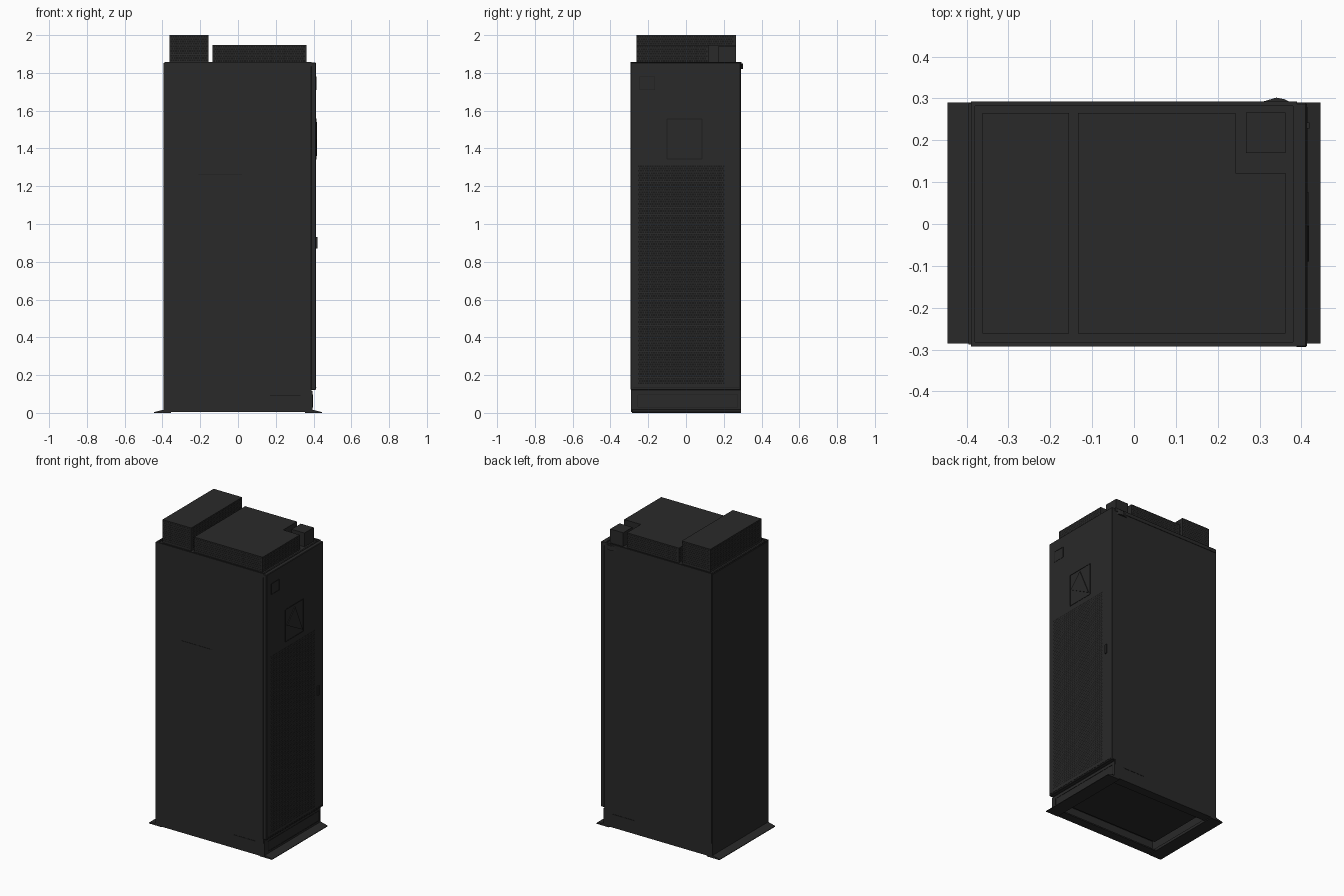
import bpy, bmesh
from mathutils import Vector

cube = bpy.data.objects.get("Cube")
if cube:
    bpy.data.objects.remove(cube, do_unlink=True)


def material(name, value):
    m = bpy.data.materials.new(name)
    m.use_nodes = True
    colour = (value, value, value, 1)
    m.diffuse_color = colour
    m.node_tree.nodes["Principled BSDF"].inputs["Base Color"].default_value = colour
    return m


STEEL = material("charcoal steel", 0.0225)
HOLE = material("perforation black", 0.009)
SEAM = material("seam black", 0.012)


def finish(name, bm, mat):
    mesh = bpy.data.meshes.new(name)
    bm.to_mesh(mesh)
    bm.free()
    mesh.materials.append(mat)
    ob = bpy.data.objects.new(name, mesh)
    bpy.context.collection.objects.link(ob)
    return ob


def box(name, x, y, z, mat=STEEL, bevel=0):
    """Box given by its (low, high) range on each axis."""
    bm = bmesh.new()
    bmesh.ops.create_cube(bm, size=1)
    for v in bm.verts:
        v.co = [r[0] if c < 0 else r[1] for c, r in zip(v.co, (x, y, z))]
    ob = finish(name, bm, mat)
    if bevel:
        mod = ob.modifiers.new("bevel", "BEVEL")
        mod.width = bevel
        mod.segments = 1
    return ob


def prism(name, points, low, high, axis):
    """Outline extruded along the x, y or z axis."""
    def place(a, b, c):
        return {"x": (c, a, b), "y": (a, c, b), "z": (a, b, c)}[axis]
    bm = bmesh.new()
    face = bm.faces.new([bm.verts.new(place(a, b, low)) for a, b in points])
    ext = bmesh.ops.extrude_face_region(bm, geom=[face])
    verts = [g for g in ext["geom"] if isinstance(g, bmesh.types.BMVert)]
    bmesh.ops.translate(bm, verts=verts, vec=place(0, 0, high - low))
    bmesh.ops.recalc_face_normals(bm, faces=bm.faces)
    return finish(name, bm, STEEL)


def perforation(name, corner, right, up, pitch=0.0125, size=0.0045):
    """Staggered small dark holes over a rectangle; right x up faces outward."""
    o, r, u = Vector(corner), Vector(right), Vector(up)
    nx, nz = int(r.length / pitch), int(u.length / pitch)
    rd, ud = r.normalized(), u.normalized()
    o += rd.cross(ud) * 0.0015
    bm = bmesh.new()
    for j in range(nz):
        for i in range(nx - j % 2):
            c = o + rd * pitch * (i + 0.5 + j % 2 / 2) + ud * pitch * (j + 0.5)
            bm.faces.new([bm.verts.new(c + rd * a * size + ud * b * size)
                          for a, b in ((-1, -1), (1, -1), (1, 1), (-1, 1))])
    return finish(name, bm, HOLE)


def side_frame(name, y, z, x, width=0.004):
    """Thin rectangular outline on the door side."""
    for tag, yy in (("front", y[0]), ("back", y[1])):
        box(f"{name}_{tag}", (x, x + 0.002), (yy - width / 2, yy + width / 2), z, SEAM)
    for tag, zz in (("bottom", z[0]), ("top", z[1])):
        box(f"{name}_{tag}", (x, x + 0.002), y, (zz - width / 2, zz + width / 2), SEAM)


# Cabinet body, side panel and door
box("cabinet_body", (-0.388, 0.388), (-0.29, 0.29), (0.094, 1.85))
box("right_side_panel", (-0.395, -0.383), (-0.288, 0.288), (0.1, 1.852))
box("door", (0.386, 0.413), (-0.294, 0.29), (0.122, 1.855), bevel=0.003)
prism("top_hinge", [(0.3, 0.29), (0.375, 0.29), (0.36, 0.298), (0.34, 0.302)],
      1.82, 1.85, "z")

# Roof rim
for s, tag in ((-1, "front"), (1, "back")):
    box(f"roof_rim_{tag}", (-0.39, 0.39), sorted((s * 0.293, s * 0.282)), (1.835, 1.858))
for s, tag in ((-1, "right"), (1, "left")):
    box(f"roof_rim_{tag}", sorted((s * 0.39, s * 0.38)), (-0.29, 0.29), (1.835, 1.858))

# Hollow plinth with inner lips, and sloped floor flanges
for s, tag in ((-1, "front"), (1, "back")):
    box(f"plinth_{tag}", (-0.39, 0.39), sorted((s * 0.29, s * 0.275)), (0.012, 0.094))
    box(f"plinth_lip_{tag}", (-0.39, 0.39), sorted((s * 0.29, s * 0.23)), (0.006, 0.014))
    box(f"plinth_slot_{tag}", (0.17, 0.33), sorted((s * 0.2915, s * 0.28)),
        (0.09, 0.095), SEAM)
for s, tag in ((-1, "right"), (1, "left")):
    box(f"plinth_{tag}", sorted((s * 0.395, s * 0.375)), (-0.288, 0.288), (0.005, 0.115))
    prism(f"floor_flange_{tag}",
          [(s * 0.355, 0.0), (s * 0.446, 0.0), (s * 0.446, 0.004), (s * 0.39, 0.018),
           (s * 0.355, 0.018)], -0.285, 0.29, "y")
box("underside_tray", (-0.35, 0.35), (-0.225, 0.225), (0.06, 0.096))
side_frame("plinth_outline", (-0.255, 0.275), (0.03, 0.095), 0.395, 0.003)

# Tall vent housing on the roof
box("tall_vent_housing", (-0.362, -0.155), (-0.262, 0.265), (1.85, 2.0))

# Low vent housing with a notched corner, and the cable box in the notch
prism("low_vent_housing",
      [(-0.134, -0.262), (0.362, -0.262), (0.362, 0.122), (0.242, 0.122),
       (0.242, 0.265), (-0.134, 0.265)], 1.85, 1.947, "z")
box("cable_box", (0.268, 0.362), (0.17, 0.266), (1.85, 1.94))

# Perforated sides of the roof housings
tall, low = (0, 0, 0.14), (0, 0, 0.09)
perforation("tall_holes_front", (-0.36, -0.262, 1.86), (0.205, 0, 0), tall)
perforation("tall_holes_back", (-0.157, 0.265, 1.86), (-0.205, 0, 0), tall)
perforation("tall_holes_left", (-0.155, -0.26, 1.86), (0, 0.525, 0), tall)
perforation("tall_holes_right", (-0.362, 0.263, 1.86), (0, -0.525, 0), tall)
perforation("low_holes_front", (-0.132, -0.262, 1.857), (0.49, 0, 0), low)
perforation("low_holes_back", (0.24, 0.265, 1.857), (-0.374, 0, 0), low)
perforation("low_holes_left", (0.362, -0.26, 1.857), (0, 0.38, 0), low)
perforation("low_holes_right", (-0.134, 0.263, 1.857), (0, -0.525, 0), low)

# Perforated door field
perforation("door_holes", (0.413, -0.257, 0.15), (0, 0.465, 0), (0, 0, 1.165))

# Door window, hood, rating plate, lock and seams
side_frame("door_window", (-0.1, 0.085), (1.345, 1.555), 0.413, 0.005)
prism("window_hood", [(-0.09, 1.45), (-0.005, 1.54), (0.075, 1.36)], 0.41, 0.418, "x")
side_frame("rating_plate", (-0.245, -0.165), (1.71, 1.78), 0.413, 0.003)
box("door_lock", (0.41, 0.42), (0.228, 0.242), (0.87, 0.93))
box("door_foot_seam", (0.412, 0.4145), (-0.28, 0.28), (0.132, 0.135), SEAM)
box("front_seam", (-0.21, 0.02), (-0.2915, -0.288), (1.259, 1.262), SEAM)
